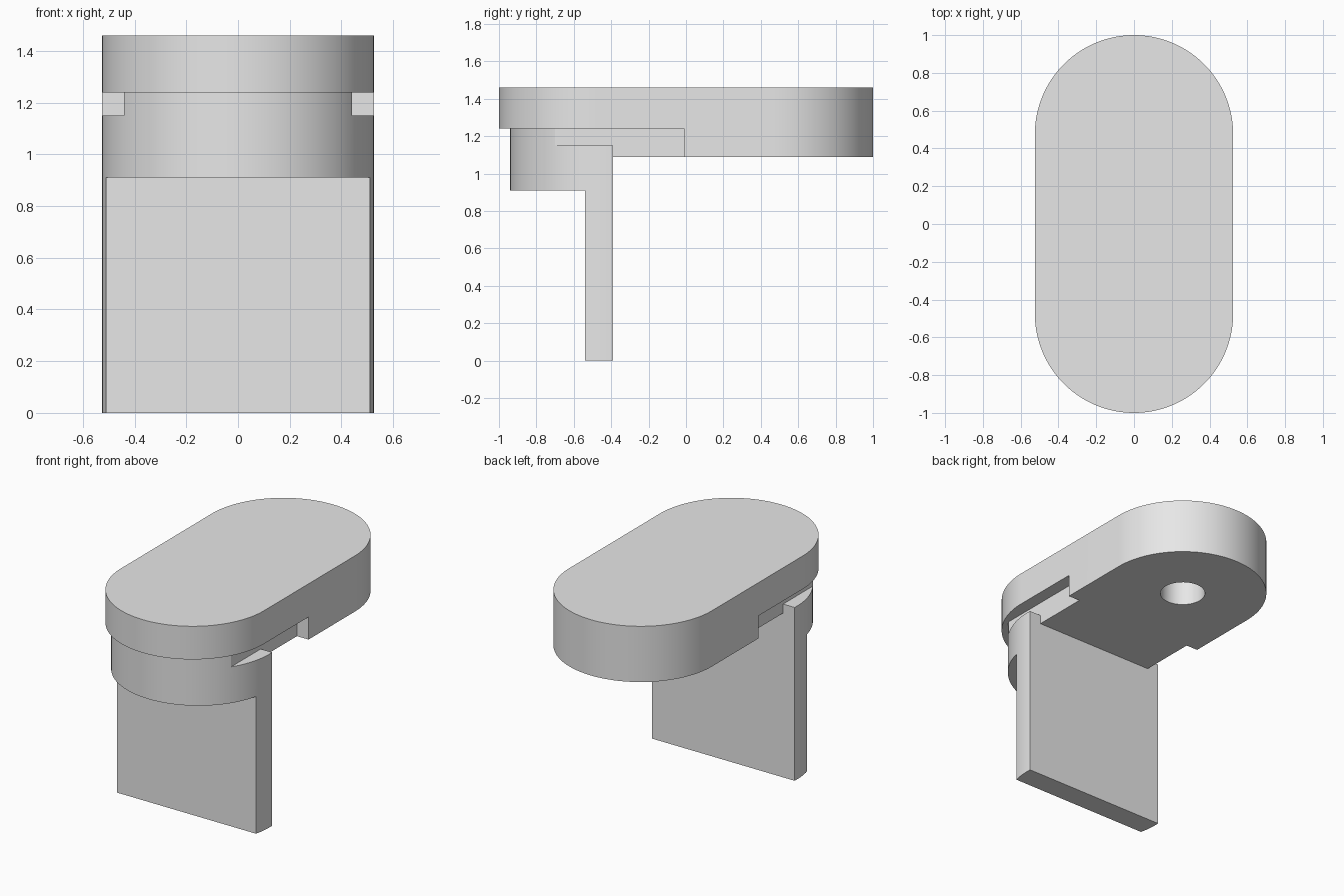
import bpy, bmesh, math

cube = bpy.data.objects.get("Cube")
if cube:
    bpy.data.objects.remove(cube, do_unlink=True)

R = 0.525          # radius of the rounded ends
END = 1 - R        # centre of each rounded end
LEDGE = 1.24       # underside of the overhanging rim
BACK = -0.39       # rear face of the bracket
BRACKET_Y = -0.415 # centre of the bracket's round front

grey = bpy.data.materials.new("light grey")
grey.use_nodes = True
grey.diffuse_color = (0.8, 0.8, 0.8, 1)
grey.node_tree.nodes["Principled BSDF"].inputs["Base Color"].default_value = (0.8, 0.8, 0.8, 1)


def arc(cy, radius, start, stop, steps=64):
    angles = [math.radians(start + (stop - start) * i / steps) for i in range(steps + 1)]
    return [(radius * math.cos(a), cy + radius * math.sin(a)) for a in angles]


def prism(name, outline, z0, z1):
    """Extrude a flat outline upward from z0 to z1."""
    bm = bmesh.new()
    base = bm.faces.new([bm.verts.new((x, y, z0)) for x, y in outline])
    top = bmesh.ops.extrude_face_region(bm, geom=[base])["geom"]
    bmesh.ops.translate(bm, vec=(0, 0, z1 - z0),
                        verts=[v for v in top if isinstance(v, bmesh.types.BMVert)])
    bmesh.ops.recalc_face_normals(bm, faces=bm.faces)
    mesh = bpy.data.meshes.new(name)
    bm.to_mesh(mesh)
    bm.free()
    mesh.materials.append(grey)
    obj = bpy.data.objects.new(name, mesh)
    bpy.context.collection.objects.link(obj)
    return obj


def box(x0, x1, y0, y1, z0, z1):
    return prism("cutter", [(x0, y0), (x1, y0), (x1, y1), (x0, y1)], z0, z1)


def activate(obj):
    bpy.ops.object.select_all(action='DESELECT')
    obj.select_set(True)
    bpy.context.view_layer.objects.active = obj


def cut(obj, cutter):
    activate(obj)
    mod = obj.modifiers.new("cut", 'BOOLEAN')
    mod.operation = 'DIFFERENCE'
    mod.solver = 'EXACT'
    mod.object = cutter
    bpy.ops.object.modifier_apply(modifier=mod.name)
    bpy.data.objects.remove(cutter, do_unlink=True)


# Rounded slab, relieved at the front where the bracket sits
slab = prism("top_slab", arc(END, R, 0, 180) + arc(-END, R, 180, 360), 1.09, 1.46)
cut(slab, box(-1, 1, -2, BACK, 0.5, LEDGE))

# Bracket: half-round block above a thin hanging plate
tilt = math.degrees(math.asin((BACK - BRACKET_Y) / R))
bracket = prism("bracket", arc(BRACKET_Y, R, 180 - tilt, 360 + tilt), 0, LEDGE)
cut(bracket, box(-1, 1, -2, -0.54, -1, 0.91))

# Side slots running through the slab and the bracket
for side in (-1, 1):
    x0, x1 = sorted((0.44 * side, side))
    cut(slab, box(x0, x1, -0.6, -0.01, 0.5, LEDGE))
    cut(bracket, box(x0, x1, -2, 0, 1.15, 2))

# Blind round hole in the underside
cut(slab, prism("cutter", arc(END, 0.14, 0, 360, 48)[:-1], 0.5, 1.34))

for part in (slab, bracket):
    activate(part)
    bpy.ops.object.shade_smooth_by_angle(angle=math.radians(30))
